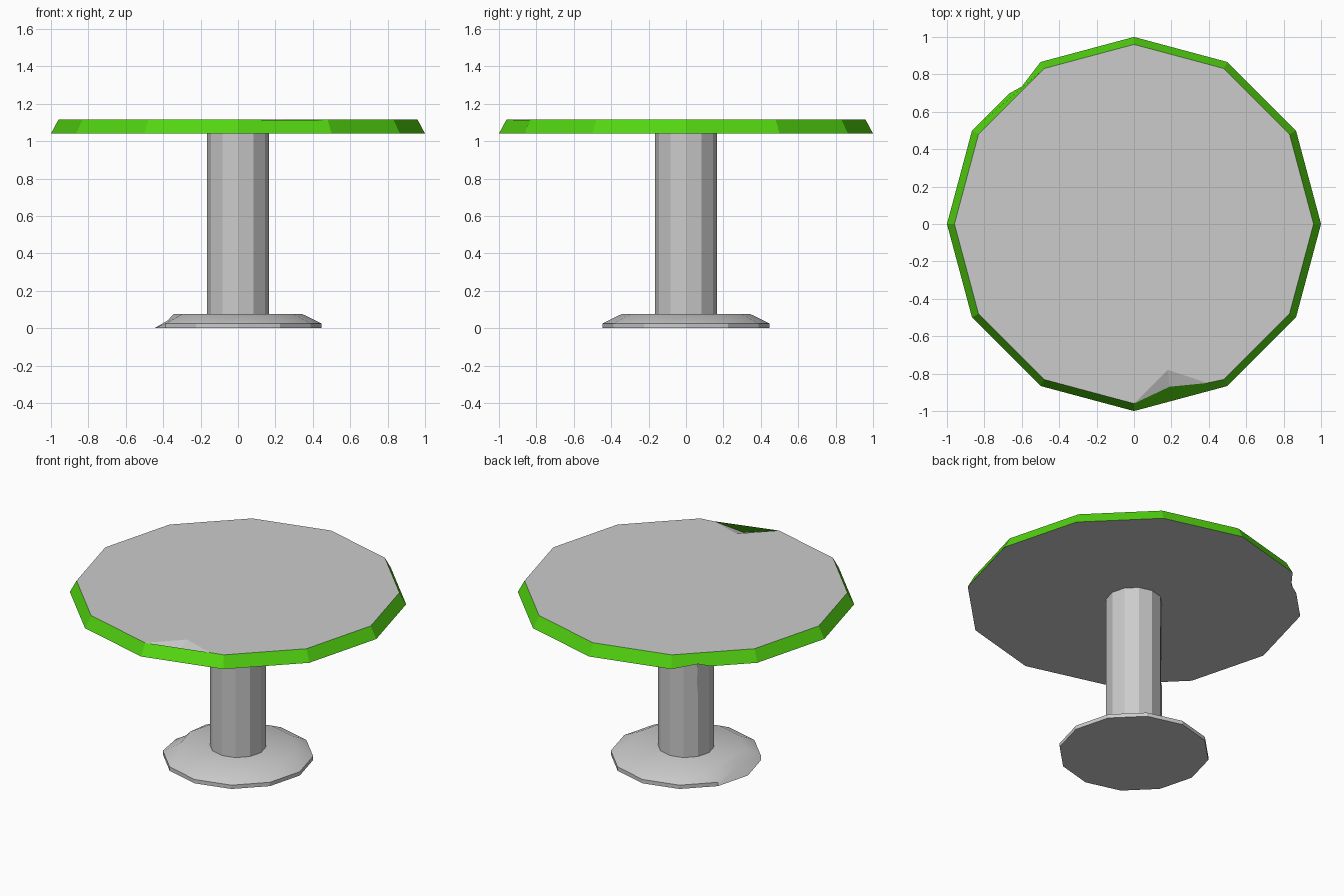
import bpy, bmesh
from math import cos, sin, tau, radians
from mathutils import Vector
from bmesh.utils import edge_split, face_split

SIDES = 12

cube = bpy.data.objects.get("Cube")
if cube:
    bpy.data.objects.remove(cube)


def make_material(name, rgb):
    mat = bpy.data.materials.new(name)
    mat.use_nodes = True
    mat.diffuse_color = (*rgb, 1)
    bsdf = mat.node_tree.nodes["Principled BSDF"]
    bsdf.inputs["Base Color"].default_value = (*rgb, 1)
    bsdf.inputs["Roughness"].default_value = 0.8
    return mat


grey = make_material("light grey", (0.6, 0.6, 0.6))
green = make_material("bright green", (0.085, 0.66, 0.005))


def lathe(profile):
    """Twelve-sided solid from (radius, height) pairs, bottom to top."""
    bm = bmesh.new()
    rings = [[bm.verts.new((r * cos(tau * i / SIDES), r * sin(tau * i / SIDES), z))
              for i in range(SIDES)] for r, z in profile]
    for low, high in zip(rings, rings[1:]):
        for i in range(SIDES):
            j = (i + 1) % SIDES
            bm.faces.new((low[i], low[j], high[j], high[i]))
    bm.faces.new(rings[0][::-1])
    top = bm.faces.new(rings[-1])
    return bm, rings, top


def add_points(bm, start, end, points):
    """Insert points in order along the edge from start to end."""
    made = []
    for p in points:
        vert = edge_split(bm.edges.get((start, end)), start, 0.5)[1]
        vert.co = Vector(p)
        made.append(vert)
        start = vert
    return made


def finish(bm, name, materials, smooth_angle=None):
    mesh = bpy.data.meshes.new(name)
    bm.to_mesh(mesh)
    bm.free()
    obj = bpy.data.objects.new(name, mesh)
    bpy.context.collection.objects.link(obj)
    for mat in materials:
        mesh.materials.append(mat)
    if smooth_angle:
        bpy.ops.object.select_all(action='DESELECT')
        obj.select_set(True)
        bpy.context.view_layer.objects.active = obj
        bpy.ops.object.shade_smooth_by_angle(angle=radians(smooth_angle))
    return obj


# Tabletop with sloping green rim
bm, (low, high), top = lathe([(1.0, 1.04), (0.96, 1.115)])
for face in bm.faces:
    face.material_index = int(abs(face.normal.z) < 0.9 and len(face.verts) == 4)

# Chip in the front upper edge, running into the top surface
chip, chip_end = add_points(bm, high[9], high[10],
                            [(0.19, -0.87, 1.085), (0.39, -0.85, 1.113)])
face_split(top, high[9], chip_end, coords=[(0.18, -0.78, 1.115)])
inner = min(bm.verts, key=lambda v: (v.co - Vector((0.18, -0.78, 1.115))).length)
scoop = next(f for f in bm.faces if chip in f.verts and inner in f.verts)
face_split(scoop, chip, inner)

# Nick in the back lower edge
add_points(bm, low[4], low[5], [(-0.6, 0.735, 1.05), (-0.67, 0.696, 1.04)])
finish(bm, "tabletop", [grey, green])

# Column with a shallow dent on one corner
bm, (low, high), top = lathe([(0.167, 0.07), (0.167, 1.045)])
corner = low[5].co
add_points(bm, low[5], high[5], [
    (corner.x, corner.y, 0.48),
    (corner.x * 0.92, corner.y * 0.92, 0.56),
    (corner.x, corner.y, 0.68)])
finish(bm, "column", [grey])

# Round foot with one crushed rim corner
bm, rings, top = lathe([(0.447, 0), (0.447, 0.025), (0.345, 0.075)])
rings[1][SIDES // 2].co = (-0.375, 0, 0.042)
finish(bm, "foot", [grey], 29)
